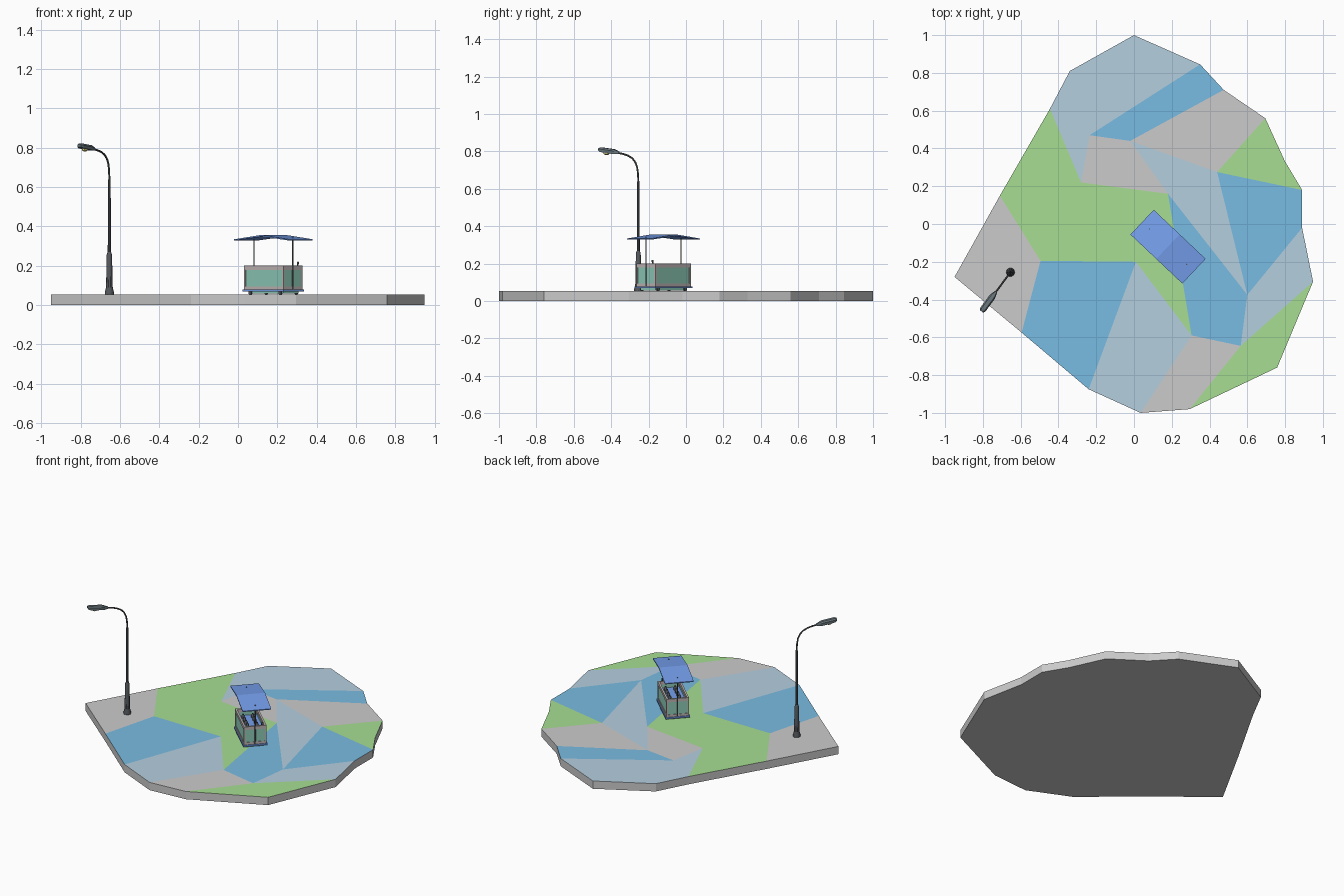
import bpy, bmesh, math
from mathutils import Vector, Matrix

if "Cube" in bpy.data.objects:
    bpy.data.objects.remove(bpy.data.objects["Cube"])


def mat(name, r, g, b):
    m = bpy.data.materials.new(name)
    m.diffuse_color = (r, g, b, 1)
    m.use_nodes = True
    m.node_tree.nodes["Principled BSDF"].inputs["Base Color"].default_value = m.diffuse_color
    return m


GREY = mat("paving_grey", .56, .55, .55)
LIGHT = mat("pale_blue", .46, .62, .74)
BLUE = mat("mid_blue", .19, .50, .76)
GREEN = mat("grass_green", .39, .74, .29)
METAL = mat("dark_metal", .09, .10, .11)
LAMP = mat("lamp_head_grey", .14, .18, .20)
GLOW = mat("lamp_yellow", .85, .75, .25)
ROOF = mat("canopy_blue", .18, .35, .85)
PANEL = mat("panel_green", .28, .62, .50)
FRAME = mat("frame_grey", .55, .48, .48)


def make(name, bm, materials, matrix=Matrix()):
    bmesh.ops.recalc_face_normals(bm, faces=bm.faces)
    me = bpy.data.meshes.new(name)
    bm.to_mesh(me)
    bm.free()
    for m in materials:
        me.materials.append(m)
    ob = bpy.data.objects.new(name, me)
    ob.matrix_world = matrix
    bpy.context.collection.objects.link(ob)
    return ob


def loft(name, rings, material, matrix, smooth=False):
    """Skin a list of equal-length point rings and cap both ends."""
    bm = bmesh.new()
    vr = [[bm.verts.new(p) for p in r] for r in rings]
    n = len(vr[0])
    for a, b in zip(vr, vr[1:]):
        for i in range(n):
            f = bm.faces.new((a[i], a[(i + 1) % n], b[(i + 1) % n], b[i]))
            f.smooth = smooth
    bm.faces.new(vr[0])
    bm.faces.new(vr[-1])
    return make(name, bm, [material], matrix)


def tube(name, path, material, matrix, sides=10):
    """Round tube through (x, z, radius) points in the local xz plane."""
    rings = []
    for i, (x, z, r) in enumerate(path):
        p, q = path[max(i - 1, 0)], path[min(i + 1, len(path) - 1)]
        t = Vector((q[0] - p[0], 0, q[1] - p[1])).normalized()
        side = Vector((0, 1, 0))
        up = t.cross(side)
        rings.append([Vector((x, 0, z)) + r * (math.cos(a) * side + math.sin(a) * up)
                      for a in (2 * math.pi * k / sides for k in range(sides))])
    return loft(name, rings, material, matrix, True)


def box(name, c, s, material, matrix):
    bm = bmesh.new()
    bmesh.ops.create_cube(bm, size=1, matrix=Matrix.Translation(c) @ Matrix.Diagonal((*s, 1)))
    return make(name, bm, [material], matrix)


# Ground slab: 17 outline points, then the inner corners of the patches
TOP = .053
pts = [(0, 1), (.35, .845), (.475, .71), (.695, .56), (.80, .33), (.89, .18),
       (.89, -.02), (.948, -.305), (.758, -.76), (.295, -.98), (.035, -1), (-.24, -.875),
       (-.595, -.575), (-.95, -.28), (-.71, .15), (-.445, .61), (-.34, .81),
       (-.235, .47), (-.02, .44), (-.28, .22), (.18, .16), (.44, .275), (.6, -.375),
       (.565, -.645), (.305, -.59), (.01, -.2), (-.495, -.195)]
patches = [((0, 16, 15, 19, 17, 1), 1), ((1, 17, 18, 2), 2), ((2, 18, 21, 3), 0),
           ((17, 19, 20, 18), 0), ((3, 21, 5, 4), 3), ((21, 22, 6, 5), 2),
           ((18, 20, 22, 21), 1), ((6, 22, 23, 7), 1), ((7, 23, 9, 8), 3),
           ((20, 24, 23, 22), 2), ((15, 14, 26, 25, 24, 20, 19), 3),
           ((25, 11, 10, 24), 1), ((24, 10, 9, 23), 0), ((26, 12, 11, 25), 2),
           ((14, 13, 12, 26), 0)]
bm = bmesh.new()
tv = [bm.verts.new((x, y, TOP)) for x, y in pts]
for idx, m in patches:
    bm.faces.new([tv[i] for i in idx]).material_index = m
bv = [bm.verts.new((x, y, 0)) for x, y in pts[:17]]
for i in range(17):
    j = (i + 1) % 17
    bm.faces.new((tv[i], tv[j], bv[j], bv[i]))
bm.faces.new(bv)
make("ground_slab", bm, [GREY, LIGHT, BLUE, GREEN])

# Street lamp, built with its arm along local +x
L = Matrix.Translation((-.654, -.255, 0)) @ Matrix.Rotation(math.atan2(-.805, -.593), 4, 'Z')
for name, path in {
    "lamp_foot": [(0, TOP, .023), (0, .065, .023), (0, .085, .018), (0, .09, .018)],
    "lamp_lower_shaft": [(0, .085, .017), (0, .255, .0135), (0, .268, .009)],
    "lamp_upper_shaft": [(0, .26, .0085), (0, .635, .0065), (0, .642, .005)],
    "lamp_arm": [(0, .635, .005), (.002, .68, .005), (.008, .715, .005), (.02, .742, .005),
                 (.04, .763, .005), (.07, .778, .005), (.105, .787, .005), (.15, .794, .005)],
}.items():
    ob = tube(name, path, METAL, L)
    bpy.context.view_layer.objects.active = ob
    ob.select_set(True)
    bpy.ops.object.shade_smooth_by_angle(angle=math.radians(35))
    ob.select_set(False)

# Lamp head: tapered housing with chamfered upper edges, tilted slightly up
head = []
for x, z, w, h in [(.128, .792, .007, .006), (.15, .796, .014, .011), (.165, .799, .017, .013),
                   (.245, .809, .017, .012), (.258, .811, .012, .007)]:
    head.append([(x, -w, z - h), (x, w, z - h), (x, w, z + h * .3), (x, w * .6, z + h),
                 (x, -w * .6, z + h), (x, -w, z + h * .3)])
loft("lamp_head", head, LAMP, L)
loft("lamp_glass", [[(.21 + r * 1.5 * math.cos(a), r * math.sin(a), z)
                     for a in (math.pi * k / 5 for k in range(10))]
                    for z, r in ((.795, .013), (.786, .012), (.781, .006))], GLOW, L)

# Market stall, long side along local x
K = Matrix.Translation((.18, -.12, 0)) @ Matrix.Rotation(math.radians(-43.4), 4, 'Z')
A, B = .137, .071
box("stall_base", (0, 0, .073), (2 * A + .012, 2 * B + .012, .01), ROOF, K)
box("stall_chassis", (0, 0, .063), (2 * A - .03, 2 * B - .03, .012), PANEL, K)
box("stall_counter", (0, 0, .15), (2 * A - .012, 2 * B - .012, .006), ROOF, K)
for s in (-1, 1):
    # Panels, rails and roof post of each side
    box("long_panel", (0, s * (B - .005), .13), (2 * A - .01, .004, .105), PANEL, K)
    box("end_panel", (s * (A - .005), 0, .13), (.004, 2 * B - .01, .105), PANEL, K)
    for z, h in ((.086, .016), (.189, .022)):
        box("long_rail", (0, s * (B - .006), z), (2 * A, .012, h), FRAME, K)
        box("end_rail", (s * (A - .006), 0, z), (.012, 2 * B - .024, h), FRAME, K)
    tube("roof_post", [(s * (A - .001), .08, .0035), (s * (A - .001), .344, .0035)], METAL, K, 8)
    for t in (-1, 1):
        box("corner_post", (s * (A - .005), t * (B - .005), .135), (.01, .01, .12), FRAME, K)
        # Small wheels under each corner
        tube("wheel", [(0, -.006, .010), (0, .006, .010)], METAL,
             K @ Matrix.Translation((s * .105, t * .058, .063)) @ Matrix.Rotation(math.pi / 2, 4, 'X'))

# Goods on the counter and a small knob on the end rail
for i in range(5):
    for y in (-.03, .03):
        tube("goods_jar", [(0, .15, .009), (0, .172, .009), (0, .177, .005), (0, .182, .005)],
             METAL, K @ Matrix.Translation((-.09 + i * .045, y, 0)), 8)
tube("rail_knob", [(0, .195, .004), (0, .208, .004), (0, .215, .006), (0, .22, .003)], METAL,
     K @ Matrix.Translation((.131, .043, 0)), 8)

# Gabled canopy with its ridge across the middle
gable = [(-.189, .328), (0, .348), (.189, .328), (.189, .334), (0, .356), (-.189, .334)]
loft("canopy", [[(x, y, z) for x, z in gable] for y in (-.09, .09)], ROOF, K)
